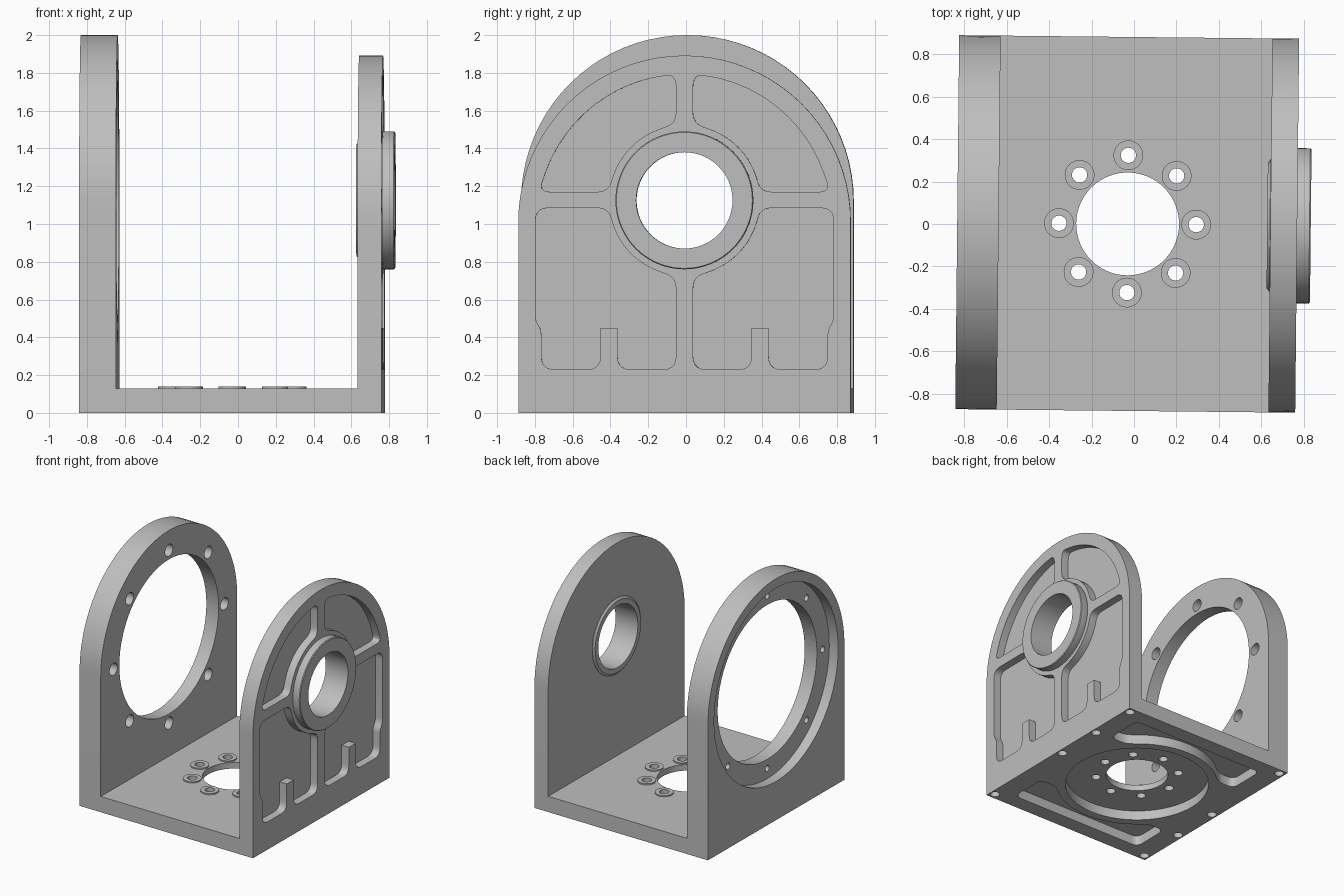
import bpy, bmesh
from math import sin, cos, pi, radians, sqrt

cube = bpy.data.objects.get("Cube")
if cube:
    bpy.data.objects.remove(cube, do_unlink=True)

grey = bpy.data.materials.new("machined grey")
grey.use_nodes = True
grey.diffuse_color = (0.52, 0.52, 0.52, 1)
grey.node_tree.nodes["Principled BSDF"].inputs["Base Color"].default_value = grey.diffuse_color

HALF = 0.88      # half depth of the bracket
FLOOR = 0.13     # base thickness
BORE_Z = 1.125   # shared shaft height
BASE_X = -0.03   # centre of the base pattern
TURN = radians(-0.6)


def arc(u, v, r, start, end, n=24):
    """Points of an arc, angles in degrees."""
    angles = [radians(start + (end - start) * i / n) for i in range(n + 1)]
    return [(u + r * cos(a), v + r * sin(a)) for a in angles]


def circle(u, v, r, n=64):
    return arc(u, v, r, 0, 360, n)[:-1]


def rounded(points, steps=5):
    """Round the corners that carry a third value, the trim length."""
    out = []
    for i, p in enumerate(points):
        if len(p) == 2:
            out.append(p)
            continue
        ends = []
        for q in (points[i - 1], points[(i + 1) % len(points)]):
            d = sqrt((q[0] - p[0]) ** 2 + (q[1] - p[1]) ** 2)
            t = min(p[2], d * 0.49) / d
            ends.append((p[0] + (q[0] - p[0]) * t, p[1] + (q[1] - p[1]) * t))
        a, b = ends
        for k in range(steps + 1):
            t = k / steps
            out.append(tuple((1 - t) ** 2 * a[j] + 2 * t * (1 - t) * p[j] + t * t * b[j]
                             for j in (0, 1)))
    return out


def prism(name, outline, axis, lo, hi):
    """Extrude a 2D outline along x (outline in y, z) or z (outline in x, y)."""
    place = (lambda u, v, w: (w, u, v)) if axis == "x" else (lambda u, v, w: (u, v, w))
    bm = bmesh.new()
    rings = [[bm.verts.new(place(u, v, w)) for u, v in outline] for w in (lo, hi)]
    bm.faces.new(rings[0])
    bm.faces.new(rings[1])
    for i in range(len(outline)):
        bm.faces.new((rings[0][i - 1], rings[0][i], rings[1][i], rings[1][i - 1]))
    return finish(name, bm)


def lathe(name, profile, centre_z, n=64):
    """Closed ring turned about the x axis from (x, radius) points."""
    bm = bmesh.new()
    rings = [[bm.verts.new((x, r * cos(2 * pi * i / n), centre_z + r * sin(2 * pi * i / n)))
              for x, r in profile] for i in range(n)]
    for i in range(n):
        for j in range(len(profile)):
            bm.faces.new((rings[i - 1][j - 1], rings[i][j - 1], rings[i][j], rings[i - 1][j]))
    return finish(name, bm)


def finish(name, bm):
    bmesh.ops.recalc_face_normals(bm, faces=bm.faces)
    mesh = bpy.data.meshes.new(name)
    bm.to_mesh(mesh)
    bm.free()
    mesh.materials.append(grey)
    ob = bpy.data.objects.new(name, mesh)
    bpy.context.collection.objects.link(ob)
    return ob


def activate(ob):
    bpy.ops.object.select_all(action="DESELECT")
    ob.select_set(True)
    bpy.context.view_layer.objects.active = ob


def cut(ob, cutters):
    """Subtract each cutter and delete it."""
    activate(ob)
    for c in cutters:
        mod = ob.modifiers.new("cut", "BOOLEAN")
        mod.operation, mod.solver, mod.object = "DIFFERENCE", "EXACT", c
        bpy.ops.object.modifier_apply(modifier=mod.name)
        bpy.data.objects.remove(c, do_unlink=True)


def arch(centre_z):
    return [(-HALF, FLOOR), (HALF, FLOOR)] + arc(0, centre_z, HALF, 0, 180, 40)


def ring_points(u, v, r, count=8):
    return circle(u, v, r, count)


def mirrored(points, side):
    return [(side * p[0], p[1]) for p in points]


# Base plate with bore, round recess, relief pockets and bolt holes underneath
base = prism("base_plate", [(-0.832, -HALF), (0.768, -HALF), (0.768, HALF), (-0.832, HALF)],
             "z", 0, FLOOR)
cutters = [prism("cutter", circle(BASE_X, 0, 0.56), "z", -0.1, 0.08),
           prism("cutter", circle(BASE_X, 0, 0.242), "z", -0.1, 0.3)]
for side in (1, -1):
    relief = [(-0.62, 0.43, 0.06), (-0.48, 0.43, 0.06)]
    relief += arc(0, 0, 0.63, 132, 48, 16)
    relief += [(0.48, 0.43, 0.06), (0.62, 0.43, 0.06), (0.62, 0.75, 0.06), (-0.62, 0.75, 0.06)]
    relief = [(BASE_X + u, side * v) for u, v in rounded(relief)]
    cutters.append(prism("cutter", relief, "z", -0.1, 0.08))
    # the bolt rows repeat under a half turn
    for y in (0.83, 0.415, 0, -0.83):
        cutters.append(prism("cutter", circle(BASE_X + side * 0.755, side * y, 0.037, 20),
                             "z", -0.1, 0.11))
pads = []
for u, v in ring_points(BASE_X, 0, 0.323):
    pads.append(prism("base_bolt_pad", circle(u, v, 0.07, 32), "z", FLOOR - 0.01, 0.14))
    cut(pads[-1], [prism("cutter", circle(u, v, 0.036, 24), "z", 0, 0.3)])
    cutters.append(prism("cutter", circle(u, v, 0.036, 24), "z", -0.1, 0.3))
cut(base, cutters)

# Tall side with the large opening, outer seat and counterbored holes
tall = prism("tall_side", arch(1.12), "x", -0.832, -0.637)
cutters = [prism("cutter", circle(0, 1.12, 0.64), "x", -1, 0),
           prism("cutter", circle(0, 1.12, 0.80), "x", -1, -0.75)]
for u, v in ring_points(0, 1.12, 0.715):
    cutters.append(prism("cutter", circle(u, v, 0.026, 20), "x", -1, -0.5))
    cutters.append(prism("cutter", circle(u, v, 0.05, 24), "x", -0.71, -0.5))
cut(tall, cutters)

# Bearing side with four relief pockets on its outer face
bearing = prism("bearing_side", arch(1.012), "x", 0.642, 0.768)
cutters = [prism("cutter", circle(0, BORE_Z, 0.29), "x", 0.5, 1)]
for side in (1, -1):
    upper = [(0.045, 1.535, 0.06), (0.045, 1.79, 0.07)]
    upper += arc(0, 1.012, 0.78, 80, 20, 20)
    upper += [(0.772, 1.17, 0.06), (0.405, 1.17, 0.06)]
    upper += arc(0, BORE_Z, 0.40, 20, 70, 12)
    lower = [(0.405, 1.085, 0.06), (0.79, 1.085, 0.07), (0.79, 0.49, 0.03), (0.758, 0.44, 0.03),
             (0.758, 0.23, 0.07), (0.445, 0.23, 0.07), (0.445, 0.45), (0.355, 0.45),
             (0.355, 0.23, 0.07), (0.045, 0.23, 0.07), (0.045, 0.715, 0.06)]
    lower += arc(0, BORE_Z, 0.40, -70, -20, 12)
    for shape in (upper, lower):
        cutters.append(prism("cutter", mirrored(rounded(shape), side), "x", 0.703, 1))
cut(bearing, cutters)

# Bearing boss: raised collar outside, low chamfered lip inside
boss = lathe("bearing_boss", [(0.627, 0.255), (0.627, 0.295), (0.64, 0.312), (0.66, 0.312),
                              (0.76, 0.365), (0.826, 0.365), (0.832, 0.36), (0.832, 0.255)],
             BORE_Z)

for ob in [base, tall, bearing, boss] + pads:
    activate(ob)
    bpy.ops.object.shade_smooth_by_angle(angle=radians(30))
    ob.rotation_euler.z = TURN
